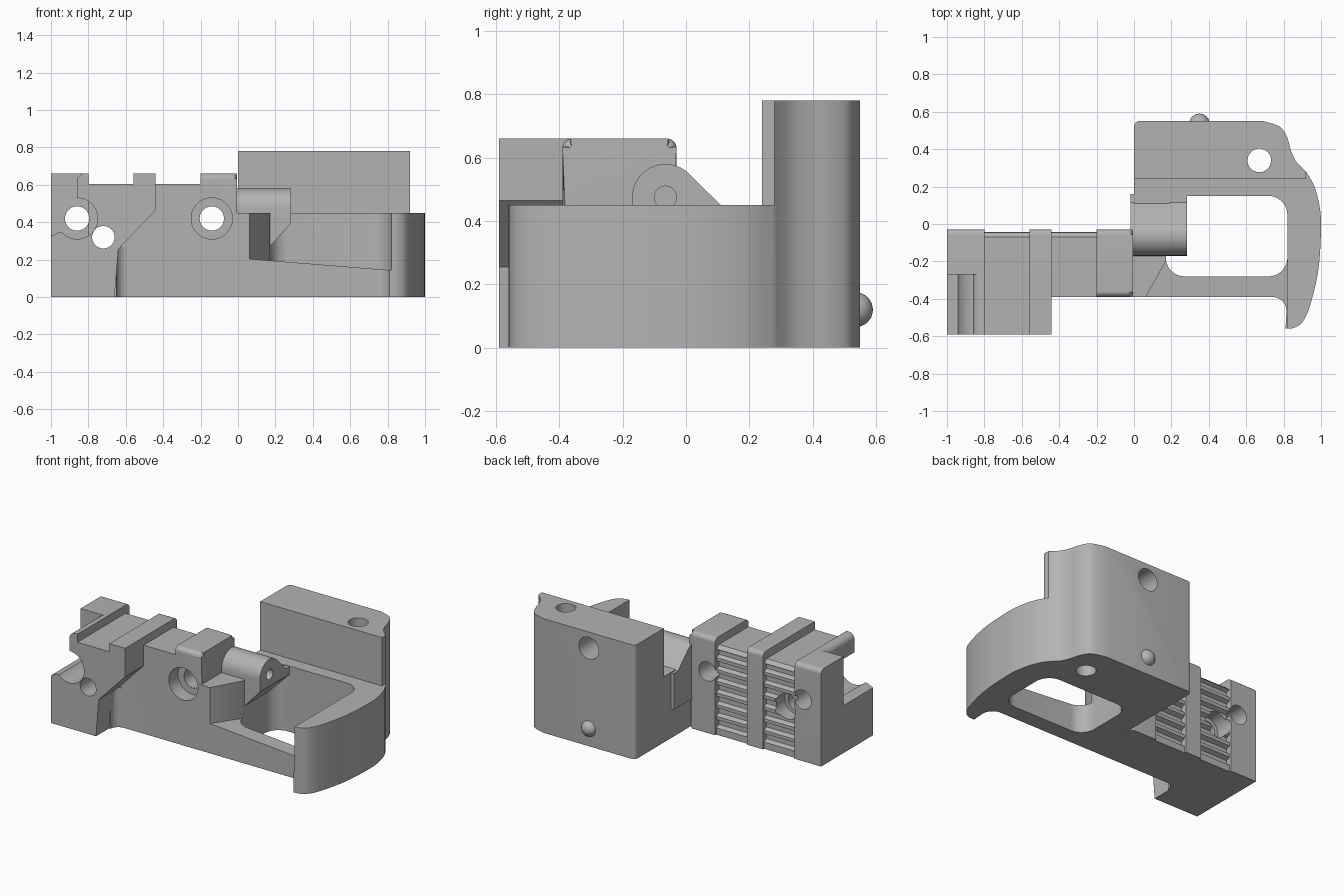
import bpy, bmesh, math
from mathutils import Vector

if "Cube" in bpy.data.objects:
    bpy.data.objects.remove(bpy.data.objects["Cube"])

grey = bpy.data.materials.new("plain_grey")
grey.use_nodes = True
tone = (0.45, 0.45, 0.45, 1)
grey.diffuse_color = tone
grey.node_tree.nodes["Principled BSDF"].inputs["Base Color"].default_value = tone


def prism(name, pts, axis, lo, hi, tweak=None):
    """Extrude a 2D outline along one axis."""
    place = {"x": lambda a, b, h: (h, a, b),
             "y": lambda a, b, h: (a, h, b),
             "z": lambda a, b, h: (a, b, h)}[axis]
    bm = bmesh.new()
    rings = [[bm.verts.new(place(p[0], p[1], h)) for p in pts] for h in (lo, hi)]
    bm.faces.new(rings[0])
    bm.faces.new(rings[1])
    n = len(pts)
    for i in range(n):
        j = (i + 1) % n
        bm.faces.new((rings[0][i], rings[0][j], rings[1][j], rings[1][i]))
    if tweak:
        tweak(bm)
    bmesh.ops.recalc_face_normals(bm, faces=bm.faces)
    mesh = bpy.data.meshes.new(name)
    bm.to_mesh(mesh)
    bm.free()
    mesh.materials.append(grey)
    ob = bpy.data.objects.new(name, mesh)
    bpy.context.collection.objects.link(ob)
    return ob


def box(name, x0, x1, y0, y1, z0, z1):
    return prism(name, [(x0, y0), (x1, y0), (x1, y1), (x0, y1)], "z", z0, z1)


def circle(a, b, r, n=40):
    return [(a + r * math.cos(math.tau * i / n), b + r * math.sin(math.tau * i / n)) for i in range(n)]


def rounded(pts, steps=8):
    """Fillet each corner (a, b, radius) of an outline."""
    out = []
    for i, p in enumerate(pts):
        c = Vector(p[:2])
        if len(p) < 3:
            out.append(c)
            continue
        r = p[2]
        u = (Vector(pts[i - 1][:2]) - c).normalized()
        v = (Vector(pts[(i + 1) % len(pts)][:2]) - c).normalized()
        half = math.acos(max(-1, min(1, u.dot(v)))) / 2
        mid = c + (u + v).normalized() * (r / math.sin(half))
        s = c + u * (r / math.tan(half)) - mid
        e = c + v * (r / math.tan(half)) - mid
        out += [mid + s.lerp(e, k / steps).normalized() * r for k in range(steps + 1)]
    return out


def spline(pts, steps=5):
    """Smooth open curve through points."""
    v = [Vector(p) for p in pts]
    v = [v[0]] + v + [v[-1]]
    out = []
    for a, b, c, d in zip(v, v[1:], v[2:], v[3:]):
        for k in range(steps):
            t = k / steps
            out.append(0.5 * (2 * b + (c - a) * t + (2 * a - 5 * b + 4 * c - d) * t * t
                              + (3 * b - a - 3 * c + d) * t ** 3))
    return out + [v[-1]]


def combine(target, other, mode):
    mod = target.modifiers.new(mode, "BOOLEAN")
    mod.operation, mod.solver, mod.object = mode, "EXACT", other
    bpy.context.view_layer.objects.active = target
    bpy.ops.object.modifier_apply(modifier=mod.name)
    bpy.data.objects.remove(other)


def cut(target, *others):
    for o in others:
        combine(target, o, "DIFFERENCE")


def join(target, *others):
    for o in others:
        combine(target, o, "UNION")


# Frame: curved outline, with a tall block left standing at the back
back_curve = spline([(0.69, 0.55), (0.78, 0.52), (0.82, 0.46), (0.84, 0.39), (0.87, 0.33), (0.92, 0.28)])
side_curve = spline([(0.92, 0.28), (0.965, 0.2), (0.993, 0.09), (1, -0.03), (0.985, -0.25),
                     (0.94, -0.44), (0.9, -0.525), (0.855, -0.555), (0.81, -0.56)])
outline = rounded([(0, -0.39), (0, 0.55, 0.03), (0.69, 0.55)]) + back_curve[1:] + side_curve[1:] + \
    rounded([(0.81, -0.56), (0.82, -0.39, 0.075), (0.7, -0.39)])[1:]
frame = prism("frame", outline, "z", 0, 0.78)
cut(frame, box("front_clear", -0.1, 1.1, -0.7, 0.24, 0.45, 0.9),
    box("side_clear", 0.92, 1.1, 0.1, 0.5, 0.45, 0.9))
window = rounded([(0.17, -0.28, 0.1), (0.82, -0.28, 0.1), (0.82, 0.15, 0.1), (0.17, 0.15, 0.1)])
cut(frame, prism("window", window, "z", -0.1, 0.6))


def slope_floor(bm):
    for v in bm.verts:
        if v.co.z < 0.4:
            v.co.z = 0.205 - 0.08 * (v.co.x - 0.05)


mouth = [(0.04, -0.43), (0.17, -0.2), (0.17, -0.1), (0.82, -0.1), (0.82, -0.7), (0.04, -0.7)]
cut(frame, prism("mouth", mouth, "z", 0, 0.7, slope_floor))

# Pivot boss: round top, straight tail, slanted underside
arc = [(-0.065 + 0.105 * math.cos(math.radians(a)), 0.475 + 0.105 * math.sin(math.radians(a)))
       for a in range(45, 181, 9)]
boss = prism("pivot_boss", [(0.16, 0.2), (0.16, 0.445), (0.115, 0.445)] + arc + [(-0.17, 0.2)], "x", -0.02, 0.284)
cut(boss, prism("boss_slant", [(0.17, 0.27), (0.31, 0.423), (0.31, 0.1), (0.17, 0.1)], "y", -0.5, 0.5),
    prism("boss_hole", circle(-0.065, 0.475, 0.035), "x", 0.1, 0.4))

# Rail: toothed back, ribs, end post and front jaw
rail = prism("rail", [(-0.39, 0), (-0.39, 0.605), (-0.07, 0.605), (-0.042, 0.58), (-0.042, 0)], "x", -0.85, -0.1)
for i in range(7):
    z = 0.075 + 0.08 * i
    cut(rail, prism("groove", [(-0.03, z - 0.034), (-0.03, z + 0.034), (-0.07, z + 0.016), (-0.07, z - 0.016)],
                    "x", -0.9, -0.15))
cut(rail, box("rail_corner", -0.9, -0.8, -0.5, -0.2, -0.1, 0.7))


def soften_end(bm):
    edges = [e for e in bm.edges if all(v.co.x > -0.02 for v in e.verts) and max(v.co.z for v in e.verts) > 0.3]
    bmesh.ops.bevel(bm, geom=edges, offset=0.028, segments=5, profile=0.5, affect="EDGES", clamp_overlap=True)


end_rib = prism("end_rib", rounded([(-0.39, 0), (-0.39, 0.66, 0.03), (-0.03, 0.66, 0.03), (-0.03, 0)]),
                "x", -0.2, -0.005, soften_end)
middle_rib = prism("middle_rib", rounded([(-0.36, 0), (-0.36, 0.66), (-0.03, 0.66, 0.03), (-0.03, 0)]),
                   "x", -0.56, -0.44)
post = prism("end_post", rounded([(-0.27, 0), (-0.27, 0.66), (-0.03, 0.66, 0.03), (-0.03, 0)]), "x", -1, -0.8)
jaw = prism("front_jaw", rounded([(-1, 0), (-0.66, 0), (-0.64, 0.255), (-0.44, 0.465), (-0.44, 0.66),
                                  (-0.56, 0.66), (-0.56, 0.605), (-0.8, 0.605), (-0.8, 0.66),
                                  (-0.86, 0.66, 0.04), (-0.86, 0.345), (-0.96, 0.345, 0.02), (-1, 0.325)]),
            "y", -0.59, -0.26)
cut(jaw, prism("jaw_groove", circle(-0.86, 0.42, 0.11), "y", -0.7, -0.27))
# Fillet where the jaw meets the rail
fillet = [(-0.67, -0.38), (-0.67, -0.45), (-0.65, -0.45)] + \
    [(-0.59 - 0.06 * math.cos(a * math.pi / 12), -0.45 + 0.06 * math.sin(a * math.pi / 12)) for a in range(1, 7)] + \
    [(-0.59, -0.38)]
root = prism("jaw_fillet", fillet, "z", 0, 0.27)
corner = box("corner_block", -0.12, 0.055, -0.39, -0.1, 0, 0.45)
join(frame, boss, corner, rail, end_rib, middle_rib, post, jaw, root)

# Drilled holes and counterbores
for x, z, r, y0, y1 in [(-0.86, 0.42, 0.065, -0.8, 0.1), (-0.14, 0.42, 0.065, -0.8, 0.02),
                        (-0.14, 0.42, 0.11, -0.6, -0.29), (-0.72, 0.32, 0.06, -0.8, 0.1),
                        (-0.72, 0.32, 0.085, -0.16, 0.1), (0.35, 0.67, 0.075, 0.33, 0.7)]:
    cut(frame, prism("drill", circle(x, z, r), "y", y0, y1))
cut(frame, prism("upright_drill", circle(0.67, 0.34, 0.063), "z", -0.2, 1))

# Small chamfer around the underside
bm = bmesh.new()
bm.from_mesh(frame.data)
bmesh.ops.remove_doubles(bm, verts=bm.verts, dist=0.0005)
rim = [e for e in bm.edges if all(abs(v.co.z) < 0.001 for v in e.verts)
       and len(e.link_faces) == 2 and e.calc_face_angle(0) > 1]
bmesh.ops.bevel(bm, geom=rim, offset=0.014, segments=1, affect="EDGES", clamp_overlap=True)
bm.to_mesh(frame.data)
bm.free()

# Round stud on the back
bpy.ops.mesh.primitive_uv_sphere_add(segments=32, ring_count=16, radius=0.055, location=(0.35, 0.535, 0.12))
stud = bpy.context.object
stud.name = "back_stud"
stud.data.materials.append(grey)

for ob in (frame, stud):
    bpy.ops.object.select_all(action="DESELECT")
    ob.select_set(True)
    bpy.context.view_layer.objects.active = ob
    bpy.ops.object.shade_smooth_by_angle(angle=math.radians(30))
